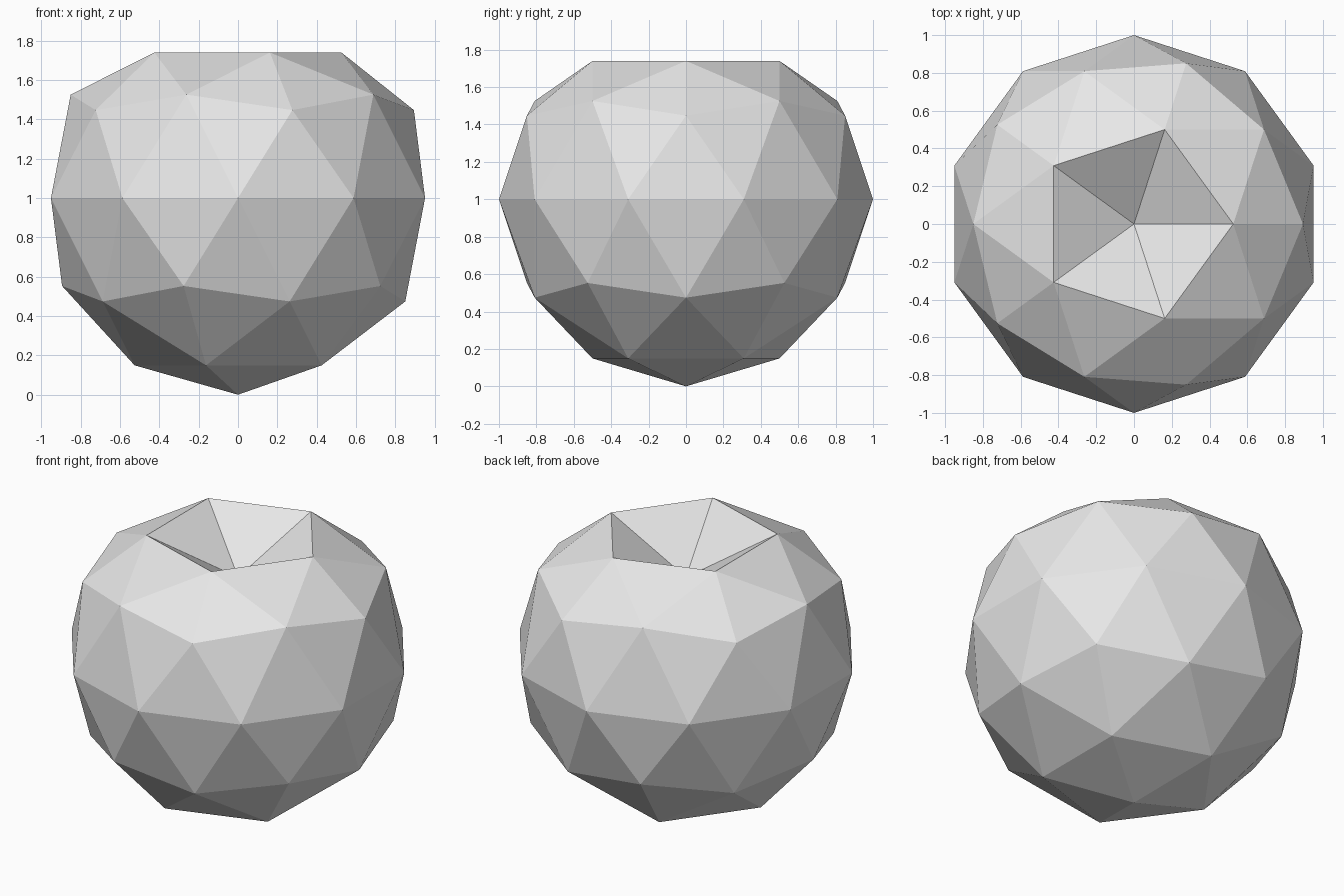
import bpy
import bmesh

cube = bpy.data.objects.get("Cube")
if cube:
    bpy.data.objects.remove(cube, do_unlink=True)

# Plain grey material
grey = bpy.data.materials.new("light_grey")
grey.use_nodes = True
colour = (0.8, 0.8, 0.8, 1.0)
grey.diffuse_color = colour
grey.node_tree.nodes["Principled BSDF"].inputs["Base Color"].default_value = colour

RIM_Z = 1.74    # height of the flat rim
PIT_Z = 1.47    # bottom of the hollow

# Faceted ball resting on its lower pole
bm = bmesh.new()
bmesh.ops.create_icosphere(bm, subdivisions=2, radius=1.0)
bmesh.ops.translate(bm, verts=bm.verts, vec=(0, 0, 1))

# Push the upper pole in to form a five-sided hollow with a lowered rim
pole = max(bm.verts, key=lambda v: v.co.z)
for edge in pole.link_edges:
    edge.other_vert(pole).co.z = RIM_Z
pole.co.z = PIT_Z

bmesh.ops.recalc_face_normals(bm, faces=bm.faces)
mesh = bpy.data.meshes.new("dimpled_ball")
bm.to_mesh(mesh)
bm.free()
mesh.materials.append(grey)

ball = bpy.data.objects.new("dimpled_ball", mesh)
bpy.context.collection.objects.link(ball)
